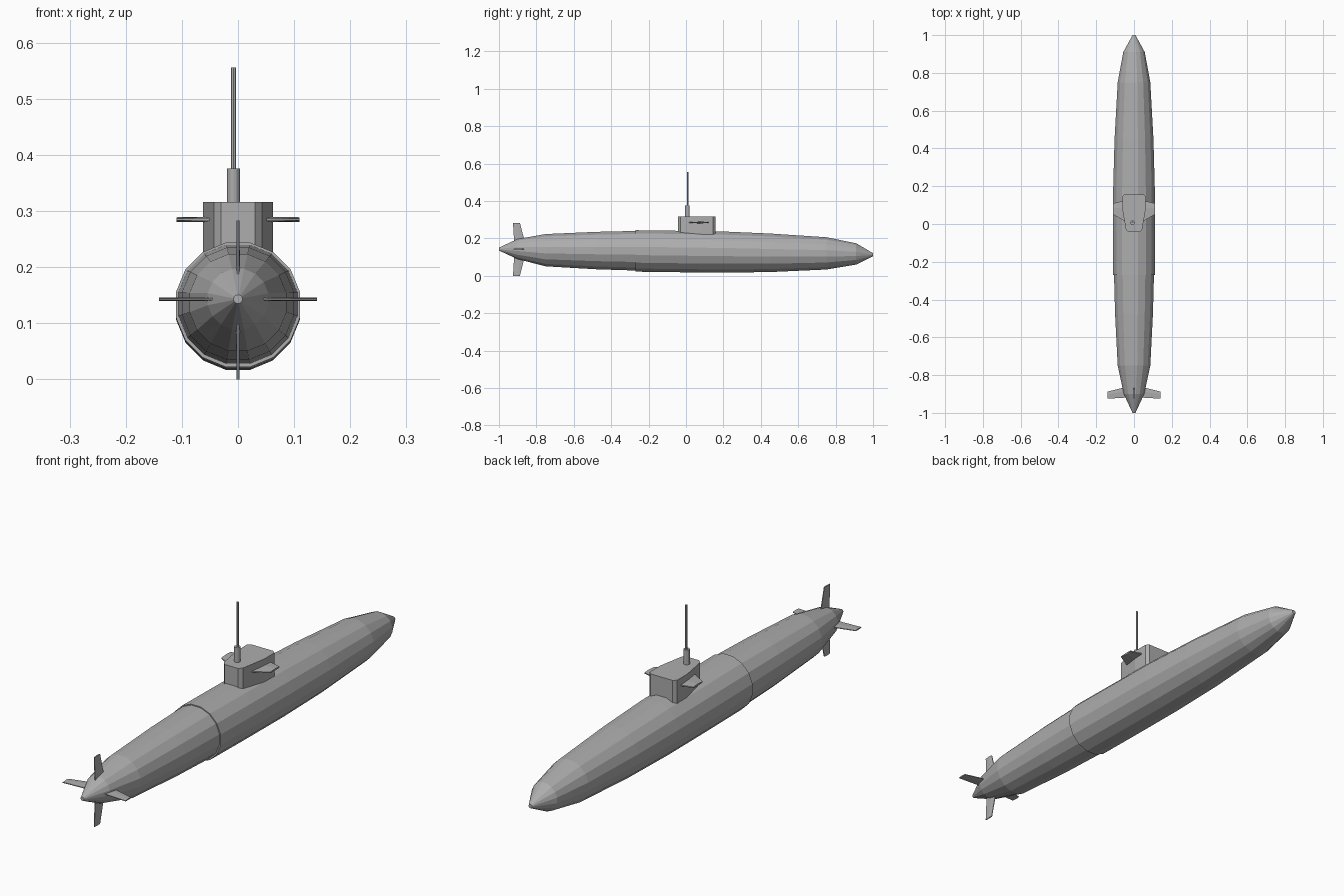
import bpy, bmesh, math
from mathutils import Vector

cube = bpy.data.objects.get("Cube")
if cube:
    bpy.data.objects.remove(cube, do_unlink=True)

GREY = (0.42, 0.42, 0.42, 1)
grey = bpy.data.materials.new("hull grey")
grey.use_nodes = True
grey.diffuse_color = GREY
grey.node_tree.nodes["Principled BSDF"].inputs["Base Color"].default_value = GREY


def loft(name, rings):
    """Skin a closed solid through a list of equal-length point rings."""
    bm = bmesh.new()
    loops = [[bm.verts.new(p) for p in ring] for ring in rings]
    n = len(loops[0])
    for a, b in zip(loops, loops[1:]):
        for i in range(n):
            j = (i + 1) % n
            bm.faces.new((a[i], a[j], b[j], b[i]))
    bm.faces.new(loops[0])
    bm.faces.new(loops[-1])
    bmesh.ops.recalc_face_normals(bm, faces=bm.faces)
    mesh = bpy.data.meshes.new(name)
    bm.to_mesh(mesh)
    bm.free()
    mesh.materials.append(grey)
    obj = bpy.data.objects.new(name, mesh)
    bpy.context.collection.objects.link(obj)
    return obj


def hull_ring(y, z, r, sides=16):
    angles = [(i + 0.5) * math.tau / sides for i in range(sides)]
    return [(r * math.cos(a), y, z + r * math.sin(a)) for a in angles]


def fin(name, origin, out, root, tip, chord_root, chord_tip, thick):
    """Tapered blade growing along 'out', with its chord along y."""
    origin, out = Vector(origin), Vector(out)
    side = out.cross(Vector((0, 1, 0)))
    rings = []
    for dist, (y0, y1), t in ((root, chord_root, thick), (tip, chord_tip, thick * 0.8)):
        mid = y0 + (y1 - y0) * 0.6
        section = ((y0, -.25), (mid, -.5), (y1, -.25), (y1, .25), (mid, .5), (y0, .25))
        rings.append([origin + out * dist + Vector((0, y, 0)) + side * s * t
                      for y, s in section])
    return loft(name, rings)


def tube(name, x, y, z0, z1, r, sides=12):
    rings = [[(x + r * math.cos(i * math.tau / sides),
               y + r * math.sin(i * math.tau / sides), z) for i in range(sides)]
             for z in (z0, z1)]
    return loft(name, rings)


# Hull: a narrower aft section seated in the main section (y, axis height, radius)
AFT = [(-1, .143, .008), (-.9, .143, .055), (-.75, .137, .088),
       (-.48, .135, .102), (-.265, .134, .108)]
MAIN = [(-.27, .133, .113), (-.05, .130, .113), (.2, .127, .112), (.45, .123, .105),
        (.75, .120, .088), (.91, .117, .058), (1, .113, .008)]
loft("aft_hull", [hull_ring(*s) for s in AFT])
loft("main_hull", [hull_ring(*s) for s in MAIN])

# Conning tower: wedge-shaped plan with chamfered corners
half = [(.03, -.043), (.043, -.03), (.062, .08), (.062, .145), (.05, .157)]
plan = half + [(-x, y) for x, y in reversed(half)]
loft("conning_tower", [[(x, y, z) for x, y in plan] for z in (.2, .316)])

# Tower planes on both sides
for side, label in ((1, "left"), (-1, "right")):
    fin(label + "_tower_plane", (0, 0, .285), (side, 0, 0), .045, .11,
        (.012, .125), (.05, .11), .01)

# Periscope
tube("periscope_base", -.008, .007, .31, .376, .0115)
tube("periscope_mast", -.008, .009, .37, .556, .0045, 8)

# Cross of stern fins
for label, out, tip in (("left", (1, 0, 0), .141), ("right", (-1, 0, 0), .141),
                        ("upper", (0, 0, 1), .14), ("lower", (0, 0, -1), .143)):
    fin(label + "_stern_fin", (0, 0, .143), out, .025, tip,
        (-.918, -.858), (-.925, -.888), .007)
